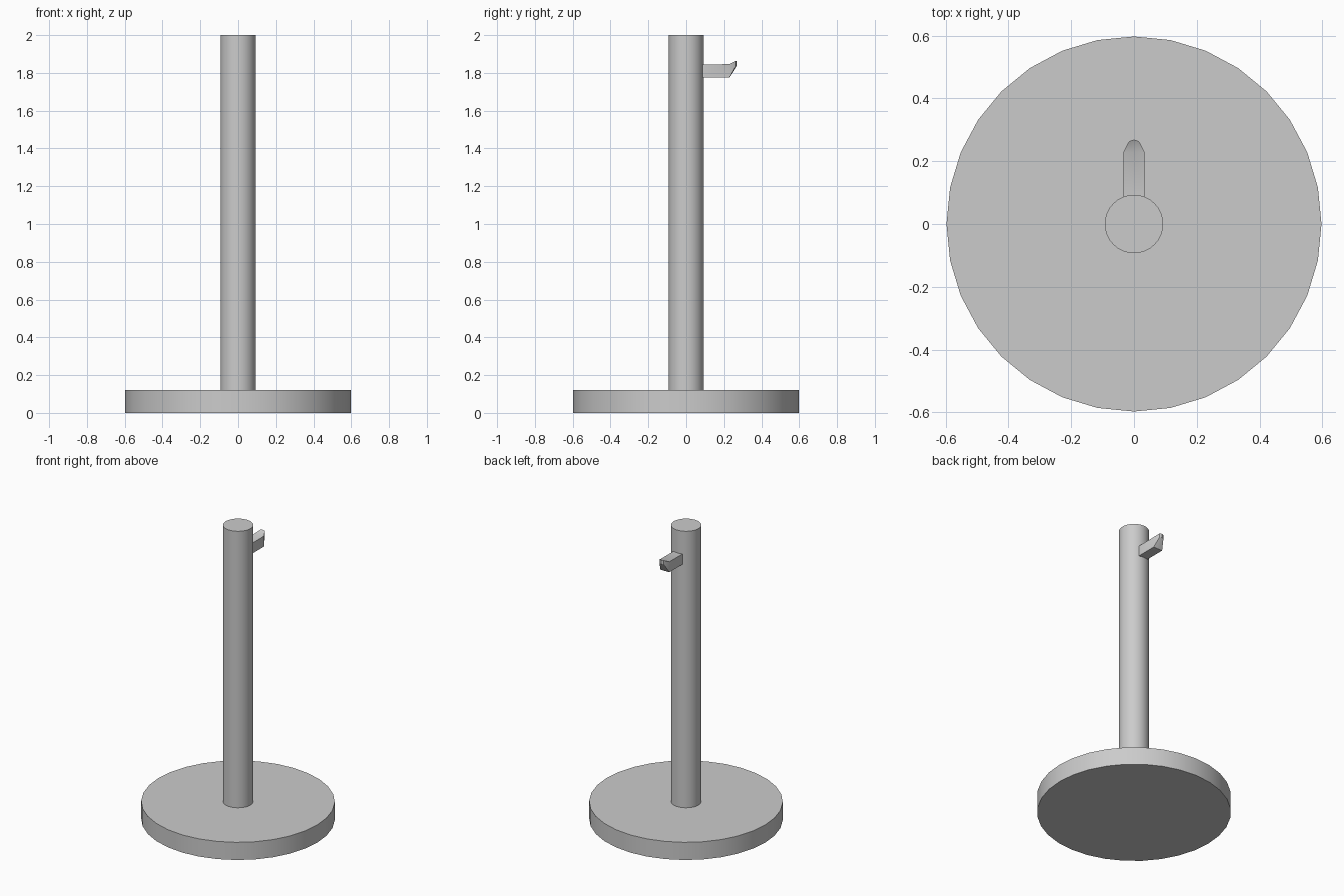
import bpy, bmesh, math

if "Cube" in bpy.data.objects:
    bpy.data.objects.remove(bpy.data.objects["Cube"])


def smooth(obj):
    bpy.ops.object.select_all(action='DESELECT')
    obj.select_set(True)
    bpy.context.view_layer.objects.active = obj
    bpy.ops.object.shade_smooth_by_angle(angle=math.radians(30))


def cylinder(name, radius, z0, z1):
    bpy.ops.mesh.primitive_cylinder_add(vertices=32, radius=radius, depth=z1 - z0,
                                        location=(0, 0, (z0 + z1) / 2))
    obj = bpy.context.object
    obj.name = name
    smooth(obj)


# Round foot and upright pole
cylinder("base", 0.597, 0.0, 0.12)
cylinder("pole", 0.093, 0.12, 2.0)

# Hook: loft of sections (bottom y, bottom z, top y, top z, half width, rounding)
sections = [
    (0.080, 1.775, 0.080, 1.845, 0.034, 0.0),
    (0.229, 1.775, 0.229, 1.846, 0.034, 0.0),
    (0.263, 1.836, 0.263, 1.864, 0.016, 0.006),
]
bm = bmesh.new()
rings = []
for yb, zb, yt, zt, w, r in sections:
    pts = [(-w, yb, zb), (0, yb + r, zb), (w, yb, zb),
           (w, yt, zt), (0, yt + r, zt), (-w, yt, zt)]
    rings.append([bm.verts.new(p) for p in pts])
for a, b in zip(rings, rings[1:]):
    for i in range(6):
        j = (i + 1) % 6
        bm.faces.new((a[i], a[j], b[j], b[i]))
for ring in (rings[0], rings[-1]):
    bm.faces.new((ring[0], ring[1], ring[4], ring[5]))
    bm.faces.new((ring[1], ring[2], ring[3], ring[4]))
bmesh.ops.recalc_face_normals(bm, faces=bm.faces)
mesh = bpy.data.meshes.new("hook")
bm.to_mesh(mesh)
bm.free()
hook = bpy.data.objects.new("hook", mesh)
bpy.context.collection.objects.link(hook)
smooth(hook)
